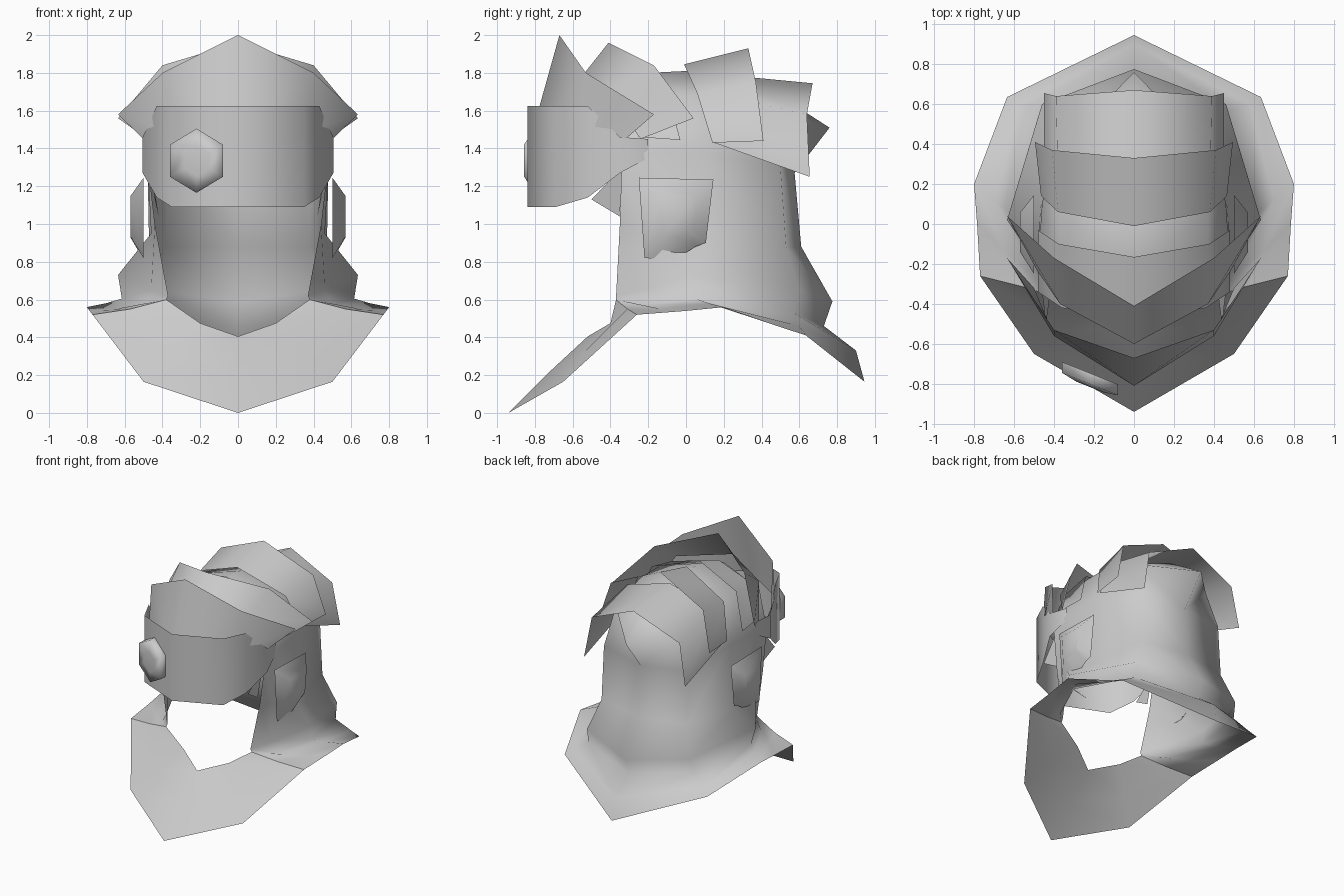
import bpy
import math
from mathutils import Vector

cube = bpy.data.objects.get("Cube")
if cube:
    bpy.data.objects.remove(cube, do_unlink=True)

# One plain grey for every part
grey = bpy.data.materials.new("plain_grey")
grey.use_nodes = True
shade = (0.6, 0.6, 0.6, 1)
grey.diffuse_color = shade
grey.node_tree.nodes["Principled BSDF"].inputs["Base Color"].default_value = shade


def make_part(name, verts, faces, mirrored=True):
    """Create a smooth mesh object, optionally mirrored across the middle."""
    mesh = bpy.data.meshes.new(name)
    mesh.from_pydata(verts, [], faces)
    mesh.validate()
    mesh.materials.append(grey)
    mesh.shade_smooth()
    part = bpy.data.objects.new(name, mesh)
    bpy.context.collection.objects.link(part)
    if mirrored:
        mirror = part.modifiers.new("mirror", 'MIRROR')
        mirror.use_clip = True
        mirror.merge_threshold = 0.002
    return part


def make_sheet(name, rows):
    """Join rows of equally many points into one open mirrored sheet."""
    width = len(rows[0])
    verts = [point for row in rows for point in row]
    faces = []
    for r in range(len(rows) - 1):
        for c in range(width - 1):
            a = r * width + c
            faces.append((a, a + width, a + width + 1, a + 1))
    return make_part(name, verts, faces)


def make_domed_plate(name, rings, mirrored):
    """Bulged plate: rings stacked from the outer rim to a flat cap."""
    count = len(rings[0])
    verts = [point for ring in rings for point in ring]
    faces = [(base + i, base + (i + 1) % count,
              base + count + (i + 1) % count, base + count + i)
             for base in range(0, len(verts) - count, count)
             for i in range(count)]
    faces.append(tuple(range(len(verts) - count, len(verts))))
    return make_part(name, verts, faces, mirrored)


# Hood and shoulder skirt: rows run crown to rim, columns front to back
hood_rows = [
    [(0, -.48, 1.7), (0, -.2, 1.8), (0, 0, 1.81), (0, .4, 1.74), (0, .62, 1.6)],
    [(.36, -.42, 1.6), (.37, -.2, 1.68), (.37, .05, 1.68), (.33, .42, 1.6), (0, .76, 1.51)],
    [(.48, -.34, 1.35), (.48, -.2, 1.38), (.46, .1, 1.38), (.38, .5, 1.3), (0, .575, 1.27)],
    [(.44, -.35, 1), (.46, -.22, .95), (.47, .08, .85), (.38, .53, .88), (0, .61, .88)],
    [(.37, -.37, .62), (.46, -.24, .65), (.635, .02, .73), (.46, .6, .65), (0, .775, .59)],
]
skirt_rows = [
    [(.38, -.37, .6), (.5, -.24, .57), (.615, .05, .605), (.47, .57, .53), (0, .73, .46)],
    [(.57, -.31, .55), (.65, -.13, .55), (.7, .12, .58), (.58, .6, .46), (0, .9, .33)],
    [(.77, -.26, .52), (.785, 0, .54), (.8, .2, .56), (.635, .635, .41), (0, .945, .165)],
]
make_sheet("hood", hood_rows + skirt_rows)

# Pointed bib closing the skirt at the front
make_sheet("front_bib", [
    [(0, -.52, .405), (.2, -.4, .475), skirt_rows[0][0]],
    [(0, -.72, .22), (.35, -.53, .33), skirt_rows[1][0]],
    [(0, -.94, 0), (.5, -.65, .165), skirt_rows[2][0]]])

# Armour plates arched over the head: front edge, then back edge
plates = {
    "brow_plate": [
        [(0, -.81, 1.5), (.4, -.56, 1.5), (.5, -.32, 1.45)],
        [(0, -.67, 2), (.4, -.53, 1.8), (.635, -.17, 1.58)]],
    "second_plate": [
        [(0, -.6, 1.72), (.37, -.4, 1.68), (.48, -.24, 1.45)],
        [(0, -.41, 1.96), (.4, -.17, 1.84), (.635, .04, 1.56)]],
    "crown_plate": [
        [(0, -.42, 1.74), (.37, -.35, 1.66), (.47, -.25, 1.46)],
        [(0, -.165, 1.835), (.375, -.1, 1.71), (.48, -.03, 1.445)]],
    "rear_plate": [
        [(0, -.01, 1.845), (.38, .06, 1.69), (.465, .14, 1.43)],
        [(0, .33, 1.93), (.41, .37, 1.75), (.495, .41, 1.44)]],
    "nape_plate": [
        [(0, .2, 1.79), (.38, .2, 1.68), (.45, .15, 1.43)],
        [(0, .67, 1.745), (.39, .64, 1.58), (.45, .655, 1.25)]],
}
for plate_name, edges in plates.items():
    make_sheet(plate_name, edges)

# Visor band across the eyes: plan points with bottom and top heights
visor_plan = [(0, -.84, 1.09, 1.625), (.35, -.69, 1.09, 1.625),
              (.43, -.52, 1.14, 1.625), (.505, -.35, 1.27, 1.46),
              (.475, -.2, 1.35, 1.45)]
make_sheet("visor", [[(x, y, low) for x, y, low, high in visor_plan],
                     [(x, y, high) for x, y, low, high in visor_plan]])

# Small cheek flap between visor and hood
make_part("cheek_flap", [(.44, -.5, 1.13), (.42, -.35, 1.04), (.46, -.34, 1.3)],
          [(0, 1, 2)])

# Ear pads: rim outline given along y and z, raised towards the outside
pad_outline = [(-.25, 1.245), (.145, 1.235), (.105, .9),
               (.05, .88), (-.06, .81), (-.22, .82)]
pad_middle = Vector((-.03, 1.05))
pad_rim, pad_cap = [], []
for y, z in pad_outline:
    inner = pad_middle.lerp(Vector((y, z)), 0.5)
    pad_rim.append((0.5, y, z))
    pad_cap.append((0.57, inner.x, inner.y))
make_domed_plate("ear_pad", [pad_rim, pad_cap], True)


# Six-sided lens on the right half of the visor, following its slant
def lens_ring(size, depth):
    ring = []
    for i in range(6):
        angle = math.radians(60 * i)
        across = size * 0.95 * math.sin(angle)
        ring.append((across - .22, -.746 - 0.4 * across - depth,
                     1.335 + size * math.cos(angle)))
    return ring


make_domed_plate("lens", [lens_ring(.17, 0), lens_ring(.17, .055), lens_ring(.08, .07)], False)
